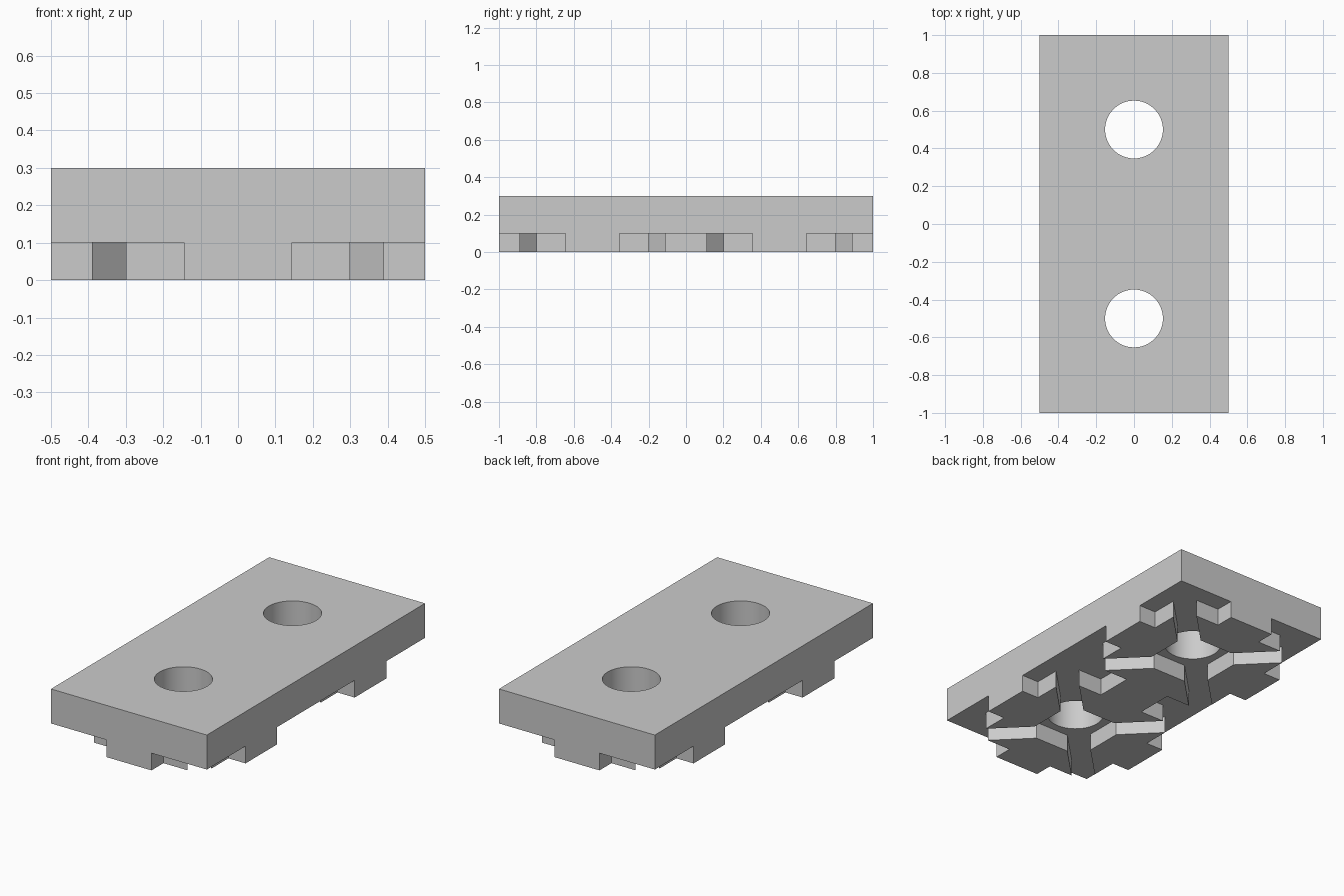
import bpy
import bmesh
import math
from mathutils import Matrix, Vector

default = bpy.data.objects.get("Cube")
if default:
    bpy.data.objects.remove(default, do_unlink=True)

grey = bpy.data.materials.new("plain grey")
grey.use_nodes = True
colour = (0.6, 0.6, 0.6, 1)
grey.diffuse_color = colour
grey.node_tree.nodes["Principled BSDF"].inputs["Base Color"].default_value = colour


def add_object(name, bm):
    bmesh.ops.recalc_face_normals(bm, faces=bm.faces)
    mesh = bpy.data.meshes.new(name)
    bm.to_mesh(mesh)
    bm.free()
    obj = bpy.data.objects.new(name, mesh)
    mesh.materials.append(grey)
    bpy.context.collection.objects.link(obj)
    return obj


def prism(name, outline, centre_y, bottom, top):
    """Extrude a closed outline straight up."""
    bm = bmesh.new()
    face = bm.faces.new([bm.verts.new((p.x, p.y + centre_y, bottom)) for p in outline])
    solid = bmesh.ops.extrude_face_region(bm, geom=[face])
    verts = [v for v in solid["geom"] if isinstance(v, bmesh.types.BMVert)]
    bmesh.ops.translate(bm, vec=(0, 0, top - bottom), verts=verts)
    return add_object(name, bm)


# Solid plate, full height
bm = bmesh.new()
bmesh.ops.create_cube(bm, size=1)
bmesh.ops.scale(bm, vec=(1, 2, 0.3), verts=bm.verts)
bmesh.ops.translate(bm, vec=(0, 0, 0.15), verts=bm.verts)
plate = add_object("base_plate", bm)

# Underside groove of one square cell: one diagonal arm, turned four times
arm = [(0.20, 0.11), (0.39, 0.30), (0.39, 0.145), (0.6, 0.145), (0.6, 0.6),
       (0.145, 0.6), (0.145, 0.39), (0.30, 0.39), (0.11, 0.20)]
groove = [Matrix.Rotation(turn * math.pi / 2, 2) @ Vector(p)
          for turn in range(4) for p in arm]

# Round bolt hole
sides = 64
circle = [Vector((math.cos(a), math.sin(a))) * 0.153
          for a in (2 * math.pi * i / sides for i in range(sides))]

# Cut both cells
cutters = []
for centre_y in (-0.5, 0.5):
    cutters.append(prism("groove_cutter", groove, centre_y, -0.1, 0.1))
    cutters.append(prism("hole_cutter", circle, centre_y, -0.2, 0.5))

bpy.ops.object.select_all(action="DESELECT")
bpy.context.view_layer.objects.active = plate
plate.select_set(True)
for cutter in cutters:
    cutter.hide_render = True
    cut = plate.modifiers.new("cut", "BOOLEAN")
    cut.operation = "DIFFERENCE"
    cut.solver = "EXACT"
    cut.object = cutter
    bpy.ops.object.modifier_apply(modifier=cut.name)
for cutter in cutters:
    bpy.data.objects.remove(cutter, do_unlink=True)

# Smooth hole walls, sharp edges elsewhere
bpy.ops.object.shade_smooth_by_angle(angle=math.radians(30))
